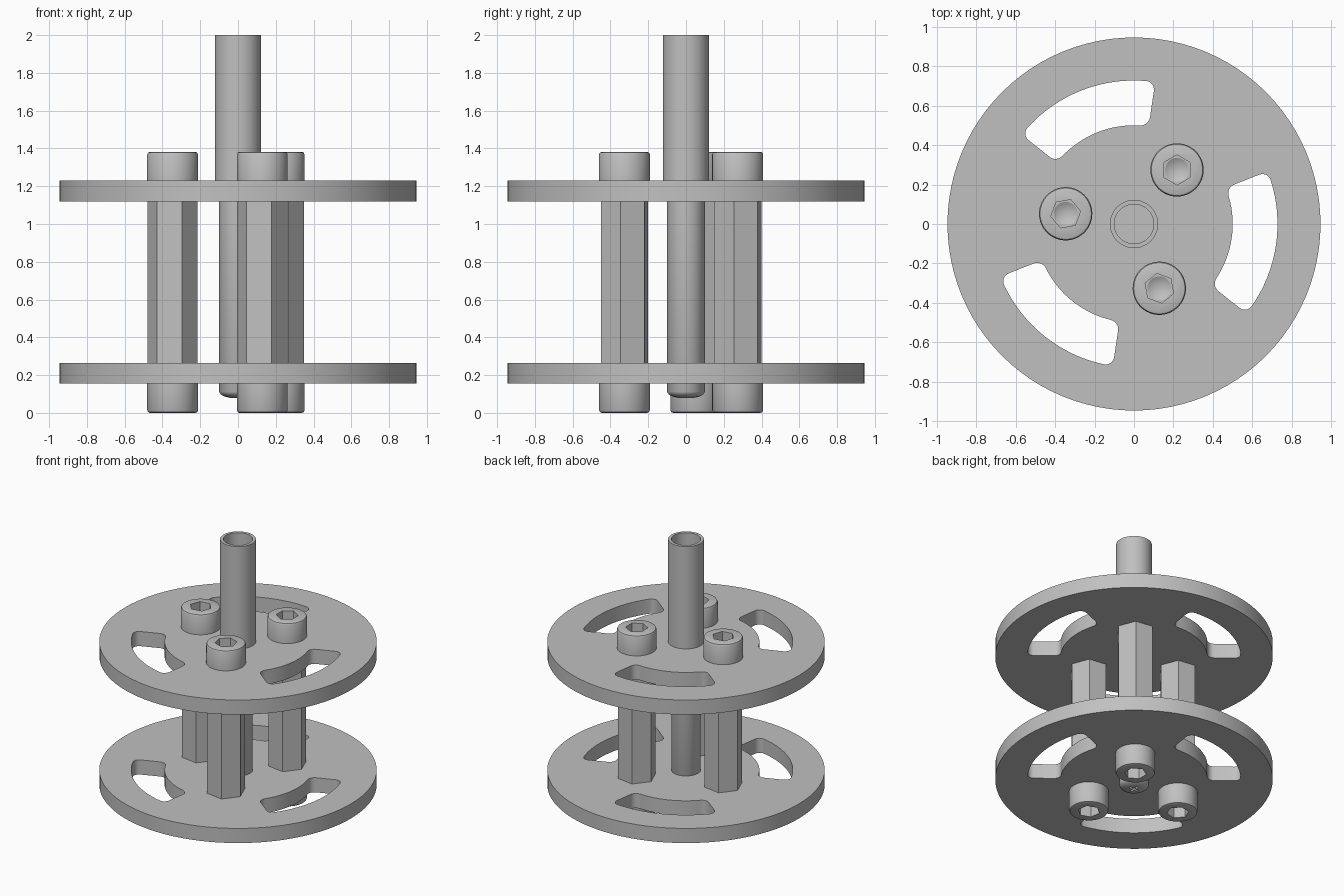
import bpy
import bmesh
from math import cos, sin, pi, radians
from mathutils import Matrix

if "Cube" in bpy.data.objects:
    bpy.data.objects.remove(bpy.data.objects["Cube"])

GREY = (0.53, 0.53, 0.53, 1)
metal = bpy.data.materials.new("plain grey metal")
metal.use_nodes = True
metal.diffuse_color = GREY
metal.node_tree.nodes["Principled BSDF"].inputs["Base Color"].default_value = GREY

PLATE_R, PLATE_T = 0.945, 0.11
LOW_Z, HIGH_Z = 0.155, 1.12          # undersides of the two plates
HEAD_R, HEAD_H = 0.135, 0.152
BOLT_ANGLES = [radians(51.5 + 120 * k) for k in range(3)]
BOLT_CIRCLE = 0.35


def activate(obj):
    bpy.ops.object.select_all(action='DESELECT')
    obj.select_set(True)
    bpy.context.view_layer.objects.active = obj


def smooth(obj):
    activate(obj)
    bpy.ops.object.shade_smooth_by_angle(angle=radians(30))


def new_object(name, data):
    obj = bpy.data.objects.new(name, data)
    bpy.context.collection.objects.link(obj)
    if not data.materials:
        data.materials.append(metal)
    return obj


def lathe(name, profile, sides, phase=0):
    """Revolve (radius, z) points about z; a zero radius becomes a single tip."""
    bm = bmesh.new()
    rings = []
    for r, z in profile:
        angles = [phase + 2 * pi * i / sides for i in range(sides)]
        rings.append([bm.verts.new((r * cos(a), r * sin(a), z)) for a in angles])
    for low, high in zip(rings, rings[1:]):
        for i in range(sides):
            j = (i + 1) % sides
            bm.faces.new((low[i], low[j], high[j], high[i]))
    bmesh.ops.remove_doubles(bm, verts=bm.verts, dist=1e-5)
    bmesh.ops.holes_fill(bm, edges=[e for e in bm.edges if e.is_boundary], sides=0)
    bmesh.ops.recalc_face_normals(bm, faces=bm.faces)
    mesh = bpy.data.meshes.new(name)
    bm.to_mesh(mesh)
    bm.free()
    return new_object(name, mesh)


def cut(obj, cutter):
    activate(obj)
    mod = obj.modifiers.new("cut", 'BOOLEAN')
    mod.operation, mod.solver, mod.object = 'DIFFERENCE', 'EXACT', cutter
    bpy.ops.object.modifier_apply(modifier=mod.name)
    bpy.data.objects.remove(cutter)


def slot_outline(start, end, r_in=0.5, r_out=0.727, fillet=0.045):
    """Arc-shaped slot with radial ends and rounded corners."""
    points = []
    corners = ((r_out, end, 0), (r_in, end, 90), (r_in, start, 180), (r_out, start, 270))
    for radius, angle, turn in corners:
        inward_r = fillet if radius == r_in else -fillet
        inward_s = fillet if angle == start else -fillet
        for step in range(7):
            t = radians(turn + 15 * step)
            r = radius + inward_r + fillet * cos(t)
            a = angle + (inward_s + fillet * sin(t)) / r
            points.append((r * cos(a), r * sin(a)))
        if turn in (90, 270):        # follow the long arc to the next corner
            a0 = a
            a1 = start + end - a0
            points += [(r * cos(a0 + (a1 - a0) * k / 16), r * sin(a0 + (a1 - a0) * k / 16))
                       for k in range(1, 16)]
    return points


# Slotted discs
def plate(name, z):
    curve = bpy.data.curves.new(name, 'CURVE')
    curve.dimensions, curve.fill_mode = '2D', 'BOTH'
    curve.extrude = PLATE_T / 2
    rim = [(PLATE_R * cos(2 * pi * i / 96), PLATE_R * sin(2 * pi * i / 96)) for i in range(96)]
    slots = [slot_outline(radians(120 * k - 38.5), radians(120 * k + 21.5)) for k in range(3)]
    for outline in [rim] + slots:
        spline = curve.splines.new('POLY')
        spline.points.add(len(outline) - 1)
        spline.use_cyclic_u = True
        for point, (x, y) in zip(spline.points, outline):
            point.co = (x, y, 0, 1)
    obj = new_object(name, curve)
    obj.location.z = z + PLATE_T / 2
    activate(obj)
    bpy.ops.object.convert(target='MESH')
    obj = bpy.context.object
    bm = bmesh.new()
    bm.from_mesh(obj.data)
    bmesh.ops.remove_doubles(bm, verts=bm.verts, dist=1e-5)
    bmesh.ops.recalc_face_normals(bm, faces=bm.faces)
    bm.to_mesh(obj.data)
    bm.free()
    smooth(obj)


plate("lower_plate", LOW_Z)
plate("upper_plate", HIGH_Z)

# Socket bolt head: rounded rim, hex socket with a drilled conical floor
head = lathe("bolt_head", [(HEAD_R, 0), (HEAD_R, HEAD_H - 0.015),
                           (HEAD_R - 0.005, HEAD_H - 0.004), (HEAD_R - 0.015, HEAD_H)], 48)
cut(head, lathe("hex_cutter", [(0.076, HEAD_H - 0.08), (0.076, HEAD_H + 0.05)], 6))
cut(head, lathe("drill_cutter", [(0, HEAD_H - 0.115), (0.064, HEAD_H - 0.078),
                                 (0.064, HEAD_H)], 24))
smooth(head)
head_mesh = head.data
bpy.data.objects.remove(head)

# Three spacers, each with a bolt head above and below
SOCKET_TURNS = (90, 70, 100)
for n, (angle, turn) in enumerate(zip(BOLT_ANGLES, SOCKET_TURNS), 1):
    x, y = BOLT_CIRCLE * cos(angle), BOLT_CIRCLE * sin(angle)
    spacer = lathe(f"hex_spacer_{n}", [(0.134, LOW_Z + PLATE_T), (0.134, HIGH_Z)], 6, angle)
    spacer.location = (x, y, 0)
    top = new_object(f"upper_bolt_head_{n}", head_mesh)
    top.location = (x, y, HIGH_Z + PLATE_T)
    top.rotation_euler.z = radians(turn)
    bottom = new_object(f"lower_bolt_head_{n}", head_mesh)
    bottom.location = (x, y, HEAD_H)
    bottom.scale.z = (LOW_Z / HEAD_H)
    bottom.location.z = LOW_Z
    bottom.rotation_euler = (pi, 0, radians(turn))

# Centre rod with a domed end and a small cross recess
rod = lathe("centre_rod", [(0, 0.077), (0.045, 0.08), (0.075, 0.088), (0.092, 0.098),
                           (0.1, 0.112), (0.1, HIGH_Z + PLATE_T)], 48)
for size in ((0.08, 0.016, 0.08), (0.016, 0.08, 0.08)):
    bm = bmesh.new()
    bmesh.ops.create_cube(bm, size=1, matrix=Matrix.Translation((0, 0, 0.08)) @ Matrix.Diagonal((*size, 1)))
    mesh = bpy.data.meshes.new("cross_cutter")
    bm.to_mesh(mesh)
    bm.free()
    cut(rod, new_object("cross_cutter", mesh))
smooth(rod)

# Open tube standing on the upper plate
BASE = HIGH_Z + PLATE_T / 2
tube = lathe("top_tube", [(0.122, BASE), (0.122, 2), (0.1, 2), (0.1, BASE), (0.122, BASE)], 48)
smooth(tube)
